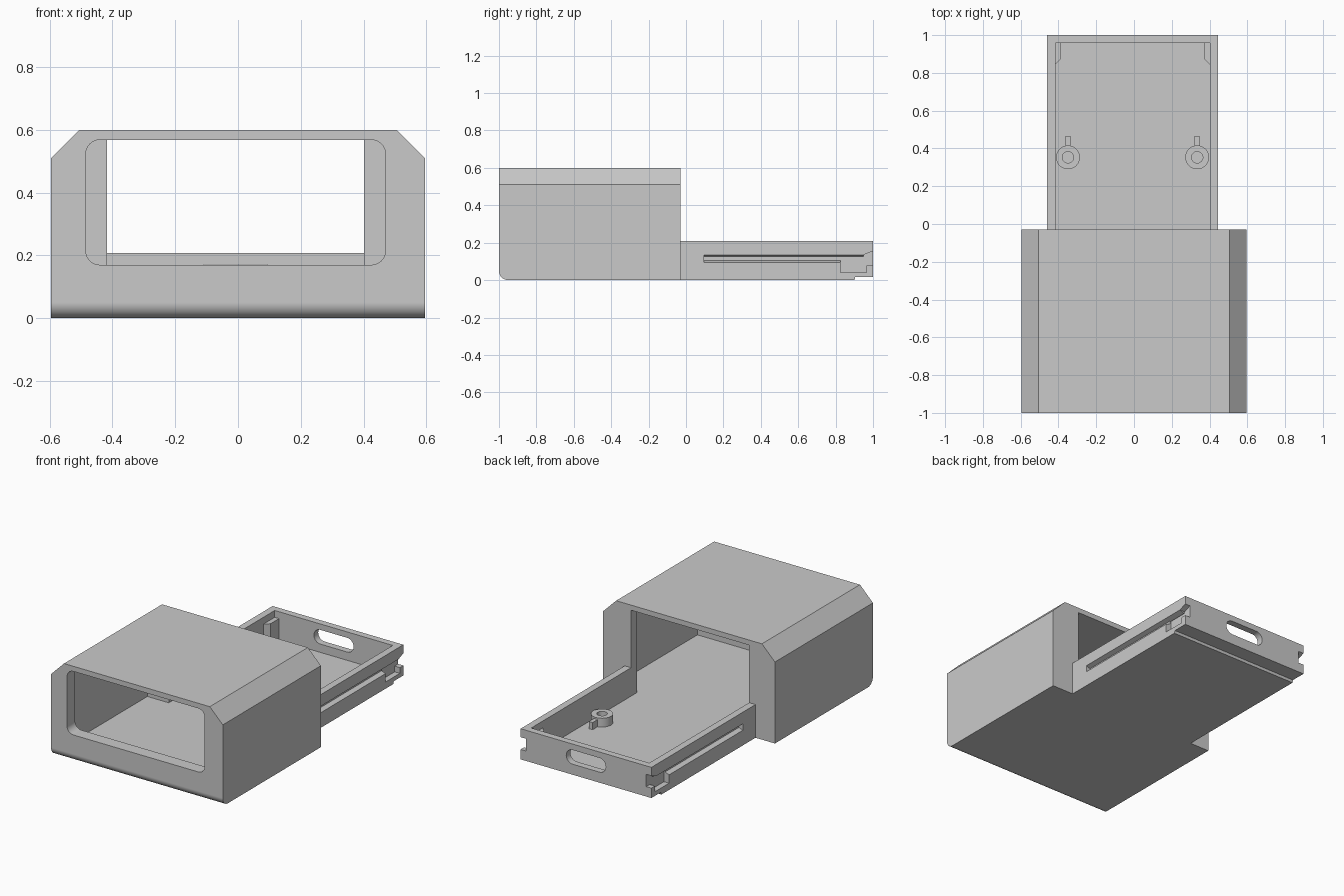
import bpy, bmesh, math
from mathutils import Vector

if "Cube" in bpy.data.objects:
    bpy.data.objects.remove(bpy.data.objects["Cube"], do_unlink=True)

grey = bpy.data.materials.new("plain_grey")
grey.use_nodes = True
colour = (0.59, 0.59, 0.59, 1)
grey.diffuse_color = colour
grey.node_tree.nodes["Principled BSDF"].inputs["Base Color"].default_value = colour

CX = -0.0075         # centre line of the tray and the openings
FLOOR = 0.03
TRAY_W = 0.453       # half width of the tray
INNER_W = 0.409      # half width between the tray walls


def prism(name, pts, axis, a, b):
    """Extrude a 2D profile along an axis from a to b."""
    place = {"x": lambda p, t: (t, p[0], p[1]),
             "y": lambda p, t: (p[0], t, p[1]),
             "z": lambda p, t: (p[0], p[1], t)}[axis]
    bm = bmesh.new()
    face = bm.faces.new([bm.verts.new(place(p, a)) for p in pts])
    ext = bmesh.ops.extrude_face_region(bm, geom=[face])
    move = Vector(place((0, 0), b - a))
    bmesh.ops.translate(bm, vec=move,
                        verts=[v for v in ext["geom"] if isinstance(v, bmesh.types.BMVert)])
    bmesh.ops.recalc_face_normals(bm, faces=bm.faces)
    mesh = bpy.data.meshes.new(name)
    bm.to_mesh(mesh)
    bm.free()
    mesh.materials.append(grey)
    obj = bpy.data.objects.new(name, mesh)
    bpy.context.collection.objects.link(obj)
    return obj


def rect(x0, x1, y0, y1):
    return [(x0, y0), (x1, y0), (x1, y1), (x0, y1)]


def box(name, x, y, z):
    return prism(name, rect(*x, *y), "z", *z)


def rounded(x0, x1, y0, y1, r, n=10):
    pts = []
    for k, (cx, cy) in enumerate(rect(x0 + r, x1 - r, y0 + r, y1 - r)):
        for i in range(n + 1):
            t = math.pi + (k + i / n) * math.pi / 2
            pts.append((cx + r * math.cos(t), cy + r * math.sin(t)))
    return pts


def circle(cx, cy, r, n=40):
    return [(cx + r * math.cos(2 * math.pi * i / n),
             cy + r * math.sin(2 * math.pi * i / n)) for i in range(n)]


def hood_profile(w, z0, z1, c):
    return [(-w, z0), (w, z0), (w, z1 - c), (w - c, z1), (c - w, z1), (-w, z1 - c)]


def activate(obj):
    bpy.ops.object.select_all(action="DESELECT")
    obj.select_set(True)
    bpy.context.view_layer.objects.active = obj


def boolean(obj, others, operation="DIFFERENCE"):
    activate(obj)
    for other in others:
        other.hide_render = True
        mod = obj.modifiers.new("cut", "BOOLEAN")
        mod.operation, mod.solver, mod.object = operation, "EXACT", other
        bpy.ops.object.modifier_apply(modifier=mod.name)
        bpy.data.objects.remove(other, do_unlink=True)


def finish(obj):
    activate(obj)
    bpy.ops.object.shade_smooth_by_angle(angle=math.radians(30))
    obj.modifiers.new("even_shading", "WEIGHTED_NORMAL").keep_sharp = True


# Housing shell with chamfered top and rounded lower front edge
housing = prism("housing", hood_profile(0.595, 0, 0.6, 0.09), "y", -1, -0.03)
bm = bmesh.new()
bm.from_mesh(housing.data)
edges = [e for e in bm.edges if all(v.co.z < 0.01 and v.co.y < -0.9 for v in e.verts)]
bmesh.ops.bevel(bm, geom=edges, offset=0.05, segments=10, profile=0.5, affect="EDGES")
bm.to_mesh(housing.data)
bm.free()

# Hollow interior, front window and back doorway
boolean(housing, [
    prism("interior", hood_profile(0.565, FLOOR, 0.568, 0.078), "y", -0.92, -0.09),
    prism("window", rounded(CX - 0.477, CX + 0.477, 0.17, 0.568, 0.045), "y", -1.1, -0.9),
    box("doorway", (CX - INNER_W, CX + INNER_W), (-0.2, 0.1), (FLOOR, 0.568)),
])
finish(housing)

# Open tray with a stepped underside at the end
tray = prism("tray", [(-0.03, 0), (0.9, 0), (0.905, 0.016), (1, 0.016), (1, 0.208), (-0.03, 0.208)],
             "x", CX - TRAY_W, CX + TRAY_W)
boolean(tray, [
    box("tray_cavity", (CX - INNER_W, CX + INNER_W), (-0.2, 0.958), (FLOOR, 0.4)),
    prism("end_slot", rounded(CX - 0.137, CX + 0.137, 0.082, 0.171, 0.044), "y", 0.9, 1.1),
])

for side in (-1, 1):
    # Thickened pads inside the end corners, sloping into the wall
    wall = CX + side * (INNER_W + 0.01)
    inner = CX + side * (INNER_W - 0.03)
    pad = prism("pad", [(wall, 0.97), (inner, 0.97), (inner, 0.875), (wall, 0.835)],
                "z", FLOOR - 0.01, 0.165)
    boolean(tray, [pad], "UNION")

    # Side rail groove with sloped lips, latch pocket and flared end mouth
    edge = CX + side * TRAY_W
    deep = edge - side * 0.028
    groove = prism("groove", [(edge + side * 0.01, 0.091), (deep, 0.105),
                              (deep, 0.125), (edge + side * 0.01, 0.139)], "y", 0.095, 0.97)

    def side_cut(name, pts):
        return prism(name, pts, "x", edge - side * 0.036, edge + side * 0.05)
    boolean(tray, [
        groove,
        side_cut("latch_pocket", rect(0.825, 0.965, 0.042, 0.125)),
        side_cut("mouth", [(0.95, 0.078), (1.1, 0.078), (1.1, 0.155),
                           (1, 0.155), (0.95, 0.135)]),
    ])
finish(tray)

# Ring knobs with pointer tabs on the tray floor
for side, label in ((-1, "right"), (1, "left")):
    x, y = CX + side * 0.342, 0.353
    knob = prism(label + "_knob", circle(x, y, 0.063), "z", FLOOR - 0.005, 0.085)
    boolean(knob, [box("tab", (x - 0.013, x + 0.013), (y + 0.04, 0.465), (FLOOR - 0.005, 0.075))],
            "UNION")
    boolean(knob, [prism("bore", circle(x, y, 0.03), "z", FLOOR + 0.002, 0.2)])
    finish(knob)
